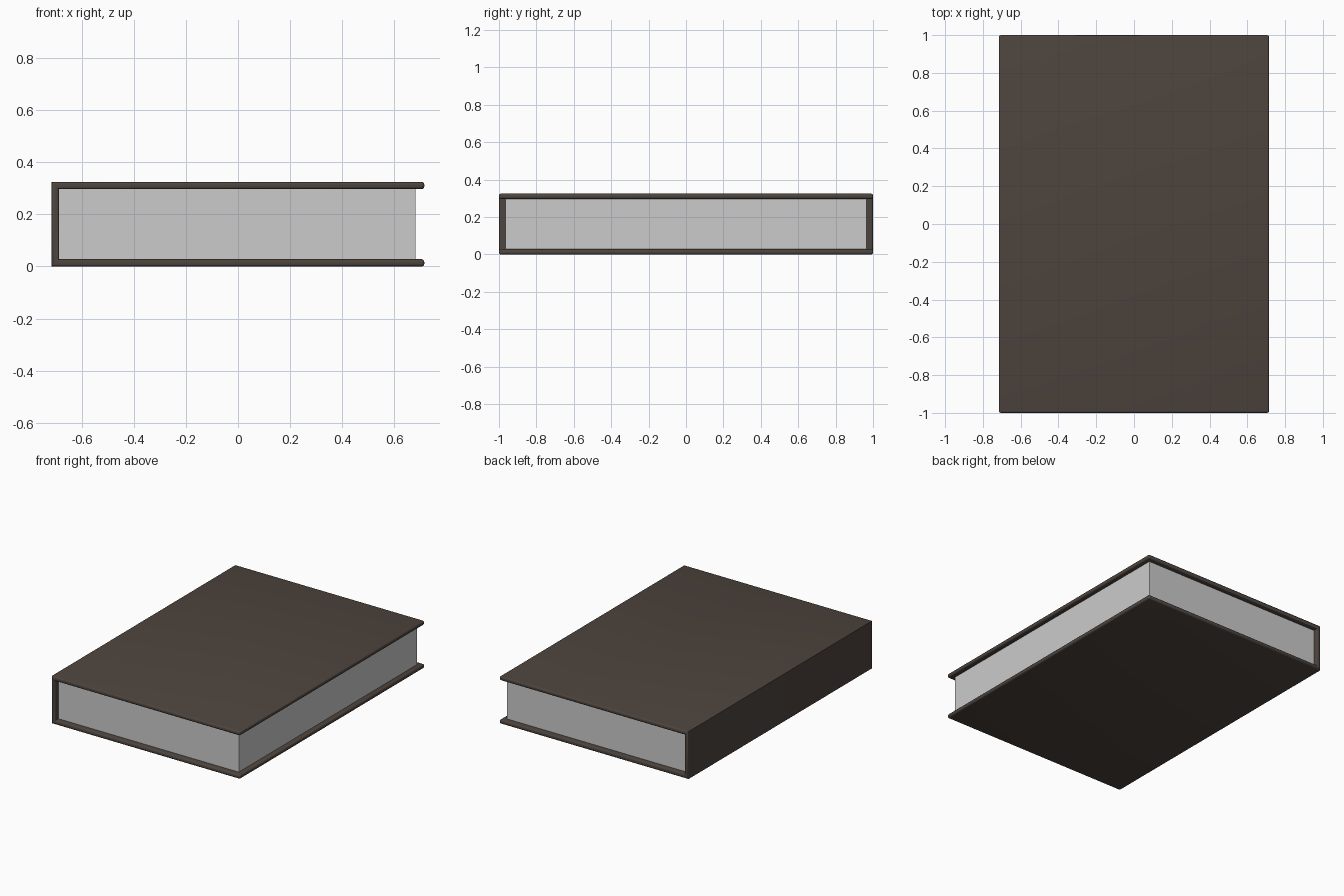
import bpy, bmesh

if "Cube" in bpy.data.objects:
    bpy.data.objects.remove(bpy.data.objects["Cube"])

HALF_X, HALF_Y, HEIGHT, BOARD = 0.715, 1.0, 0.325, 0.028


def make_object(name, bm):
    bmesh.ops.recalc_face_normals(bm, faces=bm.faces)
    mesh = bpy.data.meshes.new(name)
    bm.to_mesh(mesh)
    bm.free()
    obj = bpy.data.objects.new(name, mesh)
    bpy.context.collection.objects.link(obj)
    return obj


# Cover: C-shaped profile (boards and spine) extruded along the book's length
profile = [(HALF_X, 0), (HALF_X, BOARD), (-HALF_X + BOARD, BOARD),
           (-HALF_X + BOARD, HEIGHT - BOARD), (HALF_X, HEIGHT - BOARD),
           (HALF_X, HEIGHT), (-HALF_X, HEIGHT), (-HALF_X, 0)]
bm = bmesh.new()
face = bm.faces.new([bm.verts.new((x, -HALF_Y, z)) for x, z in profile])
ext = bmesh.ops.extrude_face_region(bm, geom=[face])
new_verts = [v for v in ext["geom"] if isinstance(v, bmesh.types.BMVert)]
bmesh.ops.translate(bm, verts=new_verts, vec=(0, 2 * HALF_Y, 0))
bmesh.ops.recalc_face_normals(bm, faces=bm.faces)

# Round the exposed board rims, keeping the spine folds crisp
rims = []
for e in bm.edges:
    a, b = e.verts
    along_y = abs(a.co.y - b.co.y) > 0.1
    if not along_y or a.co.x > HALF_X - 0.001:
        rims.append(e)
bmesh.ops.bevel(bm, geom=rims, offset=0.01, segments=3, profile=0.5,
                affect='EDGES', clamp_overlap=True)
cover = make_object("cover", bm)

leather = bpy.data.materials.new("dark_brown")
leather.diffuse_color = (0.075, 0.058, 0.048, 1)
leather.use_nodes = True
leather.node_tree.nodes["Principled BSDF"].inputs["Base Color"].default_value = leather.diffuse_color
cover.data.materials.append(leather)

# Page block, tucked between the boards and against the spine
bm = bmesh.new()
bmesh.ops.create_cube(bm, size=1)
x0, x1 = -HALF_X + BOARD, 0.682
for v in bm.verts:
    v.co.x = x0 if v.co.x < 0 else x1
    v.co.y *= 2 * 0.965
    v.co.z = BOARD if v.co.z < 0 else HEIGHT - BOARD
make_object("pages", bm)

# Smooth the rounded rims only
bpy.ops.object.select_all(action='DESELECT')
cover.select_set(True)
bpy.context.view_layer.objects.active = cover
bpy.ops.object.shade_smooth_by_angle(angle=0.6)
